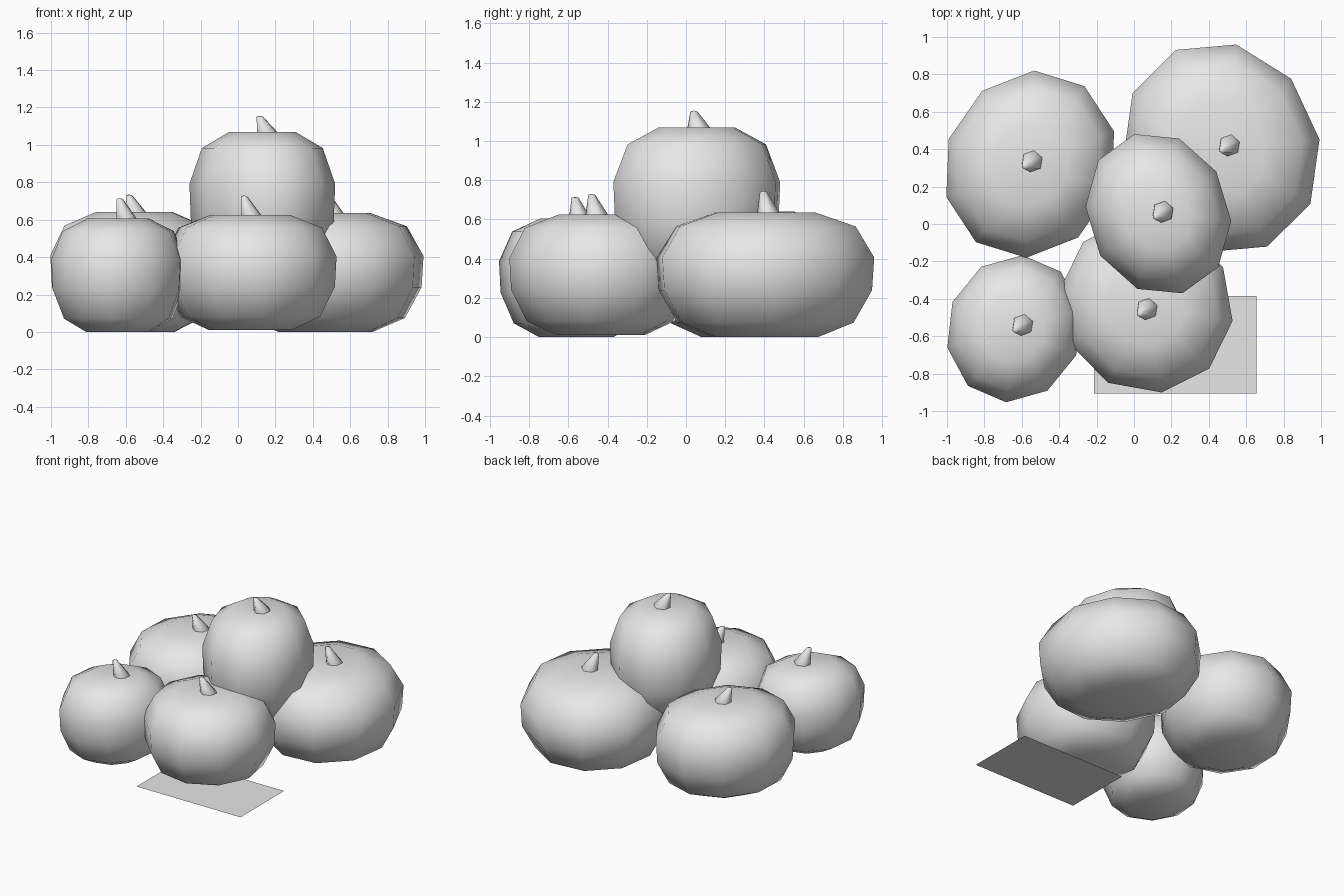
import bpy, bmesh, math

if "Cube" in bpy.data.objects:
    bpy.data.objects.remove(bpy.data.objects["Cube"])

grey = bpy.data.materials.new("light_grey")
grey.diffuse_color = (0.8, 0.8, 0.8, 1)
grey.use_nodes = True
grey.node_tree.nodes["Principled BSDF"].inputs["Base Color"].default_value = grey.diffuse_color


def finish(bm, name, smooth=True):
    """Turn a bmesh into a named, coloured, shaded object."""
    bmesh.ops.recalc_face_normals(bm, faces=bm.faces)
    me = bpy.data.meshes.new(name)
    bm.to_mesh(me)
    bm.free()
    me.materials.append(grey)
    for p in me.polygons:
        p.use_smooth = smooth
    ob = bpy.data.objects.new(name, me)
    bpy.context.collection.objects.link(ob)
    return ob


def loft(name, rings, sides, phase, tilt=0.0):
    """Skin elliptical rings (cx, cy, z, rx, ry); the ellipses are turned by tilt."""
    bm = bmesh.new()
    loops = []
    ct, st = math.cos(tilt), math.sin(tilt)
    for cx, cy, z, rx, ry in rings:
        if rx == 0:
            loops.append([bm.verts.new((cx, cy, z))] * sides)
            continue
        loop = []
        for i in range(sides):
            a = phase - tilt + i * math.tau / sides
            u, v = rx * math.cos(a), ry * math.sin(a)
            loop.append(bm.verts.new((cx + u * ct - v * st, cy + u * st + v * ct, z)))
        loops.append(loop)
    for a, b in zip(loops, loops[1:]):
        for i in range(sides):
            j = (i + 1) % sides
            bm.faces.new(list(dict.fromkeys((a[i], a[j], b[j], b[i]))))
    return finish(bm, name)


# Pumpkin profile: (radius fraction, height fraction), dimpled at the top
PROFILE = [(0, 0.02), (0.48, 0), (0.81, 0.115), (0.98, 0.37), (1, 0.63),
           (0.83, 0.875), (0.46, 0.985), (0, 0.965)]

# name, centre x, y, bottom z, top z, radius x, y, turn, ellipse tilt, stem x, y, stem top
PUMPKINS = [
    ("back_left",   -0.555, 0.32, 0.00, 0.65, 0.455, 0.51, 18, -25, -0.545, 0.335, 0.735),
    ("back_right",   0.468, 0.405, 0.00, 0.645, 0.52, 0.58, 7, 25, 0.51, 0.42, 0.745),
    ("front_left",  -0.64, -0.56, 0.00, 0.615, 0.36, 0.398, 13, -20, -0.595, -0.54, 0.715),
    ("front_middle", 0.065, -0.435, 0.01, 0.635, 0.458, 0.478, 27, 40, 0.07, -0.455, 0.73),
    ("top",          0.13, 0.055, 0.30, 1.08, 0.38, 0.445, 34, 22, 0.155, 0.065, 1.155),
]

for name, x, y, z0, z1, rx, ry, turn, tilt, sx, sy, st in PUMPKINS:
    # pumpkin body
    loft(name + "_pumpkin",
         [(x, y, z0 + h * (z1 - z0), r * rx, r * ry) for r, h in PROFILE],
         10, math.radians(turn), math.radians(tilt))
    # leaning six-sided stem
    loft(name + "_stem",
         [(sx, sy, z1 - 0.05, 0.06, 0.06), (sx, sy, z1 - 0.01, 0.058, 0.058),
          (sx - 0.038, sy - 0.025, st - 0.004, 0.018, 0.018),
          (sx - 0.038, sy - 0.025, st, 0, 0)],
         6, math.radians(20))

# thin flat sheet under the front pumpkin
bm = bmesh.new()
bm.faces.new([bm.verts.new(p) for p in ((-0.215, -0.905, 0), (0.655, -0.905, 0),
                                        (0.655, -0.385, 0), (-0.215, -0.385, 0))])
sheet = finish(bm, "ground_sheet", smooth=False)
